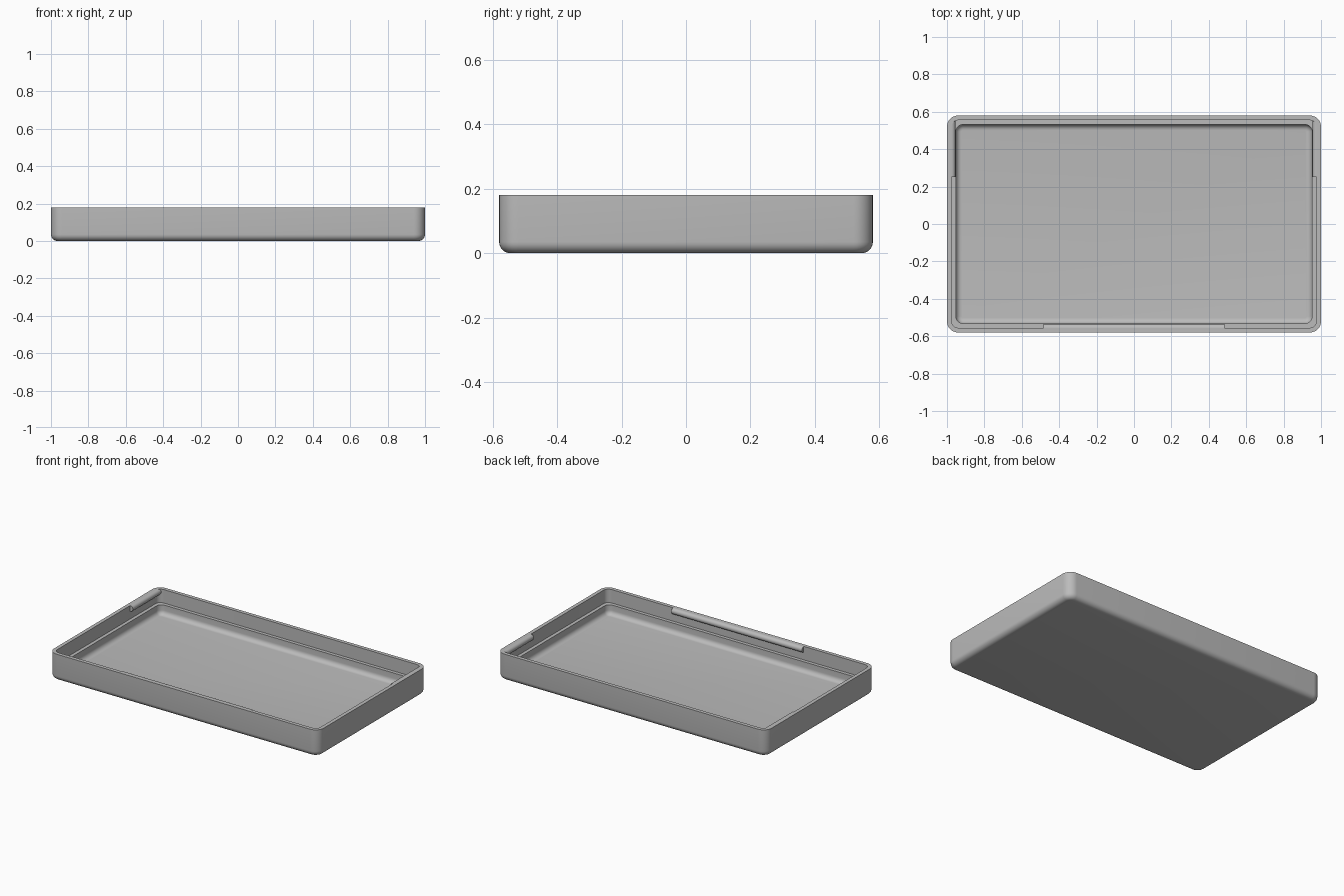
import bpy, bmesh, math
from mathutils import Vector

cube = bpy.data.objects.get("Cube")
if cube:
    bpy.data.objects.remove(cube, do_unlink=True)

HALF_X, HALF_Y, HEIGHT = 1.0, 0.58, 0.18
WALL, LEDGE = 0.025, 0.048       # insets of the upper and lower inner walls
LEDGE_Z, FLOOR_Z = 0.09, 0.025
CORNER, FILLET = 0.06, 0.035

grey = bpy.data.materials.new("plastic grey")
grey.use_nodes = True
grey.diffuse_color = (0.5, 0.5, 0.5, 1)
grey.node_tree.nodes["Principled BSDF"].inputs["Base Color"].default_value = (0.5, 0.5, 0.5, 1)


def finish(name, bm):
    bmesh.ops.recalc_face_normals(bm, faces=bm.faces)
    mesh = bpy.data.meshes.new(name)
    bm.to_mesh(mesh)
    bm.free()
    mesh.materials.append(grey)
    obj = bpy.data.objects.new(name, mesh)
    bpy.context.collection.objects.link(obj)
    bpy.ops.object.select_all(action='DESELECT')
    obj.select_set(True)
    bpy.context.view_layer.objects.active = obj
    bpy.ops.object.shade_smooth_by_angle(angle=math.radians(35))
    return obj


def ring(bm, inset, radius, z, steps=8):
    """Rounded rectangle of vertices at one height."""
    verts = []
    cx, cy = HALF_X - inset - radius, HALF_Y - inset - radius
    for quarter, (sx, sy) in enumerate([(1, 1), (-1, 1), (-1, -1), (1, -1)]):
        for i in range(steps + 1):
            a = (quarter + i / steps) * math.pi / 2
            verts.append(bm.verts.new((sx * cx + radius * math.cos(a),
                                       sy * cy + radius * math.sin(a), z)))
    return verts


# Tray: cross-section of (inset, corner radius, height), outside bottom to inside floor
angles = [i / 6 * math.pi / 2 for i in range(7)]
section = []
for a in angles:
    inset = FILLET * (1 - math.sin(a))
    section.append((inset, CORNER - inset, FILLET * (1 - math.cos(a))))
section += [(0, CORNER, HEIGHT), (WALL, CORNER - WALL, HEIGHT),
            (WALL, CORNER - WALL, LEDGE_Z), (LEDGE, 0.038, LEDGE_Z)]
r = 0.03
for a in angles:
    inset = r * (1 - math.cos(a))
    section.append((LEDGE + inset, 0.038 - inset, FLOOR_Z + r * (1 - math.sin(a))))

bm = bmesh.new()
rings = [ring(bm, *s) for s in section]
for low, high in zip(rings, rings[1:]):
    for i in range(len(low)):
        j = (i + 1) % len(low)
        bm.faces.new((low[i], low[j], high[j], high[i]))
bm.faces.new(rings[0])
bm.faces.new(rings[-1])
finish("tray", bm)


def snap_rib(name, start, end, inward):
    """Half-round bead along the inner wall, flush with the rim."""
    depth = 0.02
    bm = bmesh.new()
    profile = []
    for i in range(11):
        a = math.pi / 2 - i / 10 * math.pi
        p = Vector(start) + Vector(inward) * depth * math.cos(a)
        p.z = HEIGHT - depth + depth * math.sin(a)
        profile.append(bm.verts.new(p))
    face = bm.faces.new(profile)
    out = bmesh.ops.extrude_face_region(bm, geom=[face], use_keep_orig=True)
    moved = [v for v in out["geom"] if isinstance(v, bmesh.types.BMVert)]
    bmesh.ops.translate(bm, verts=moved, vec=Vector(end) - Vector(start))
    finish(name, bm)


# Snap ribs: one at the front, one on each side towards the back
wall_x, wall_y = HALF_X - WALL, HALF_Y - WALL
snap_rib("front_snap_rib", (-0.485, -wall_y, 0), (0.485, -wall_y, 0), (0, 1, 0))
for side, s in (("left", 1), ("right", -1)):
    snap_rib(side + "_snap_rib", (s * wall_x, 0.25, 0), (s * wall_x, wall_y, 0), (-s, 0, 0))
